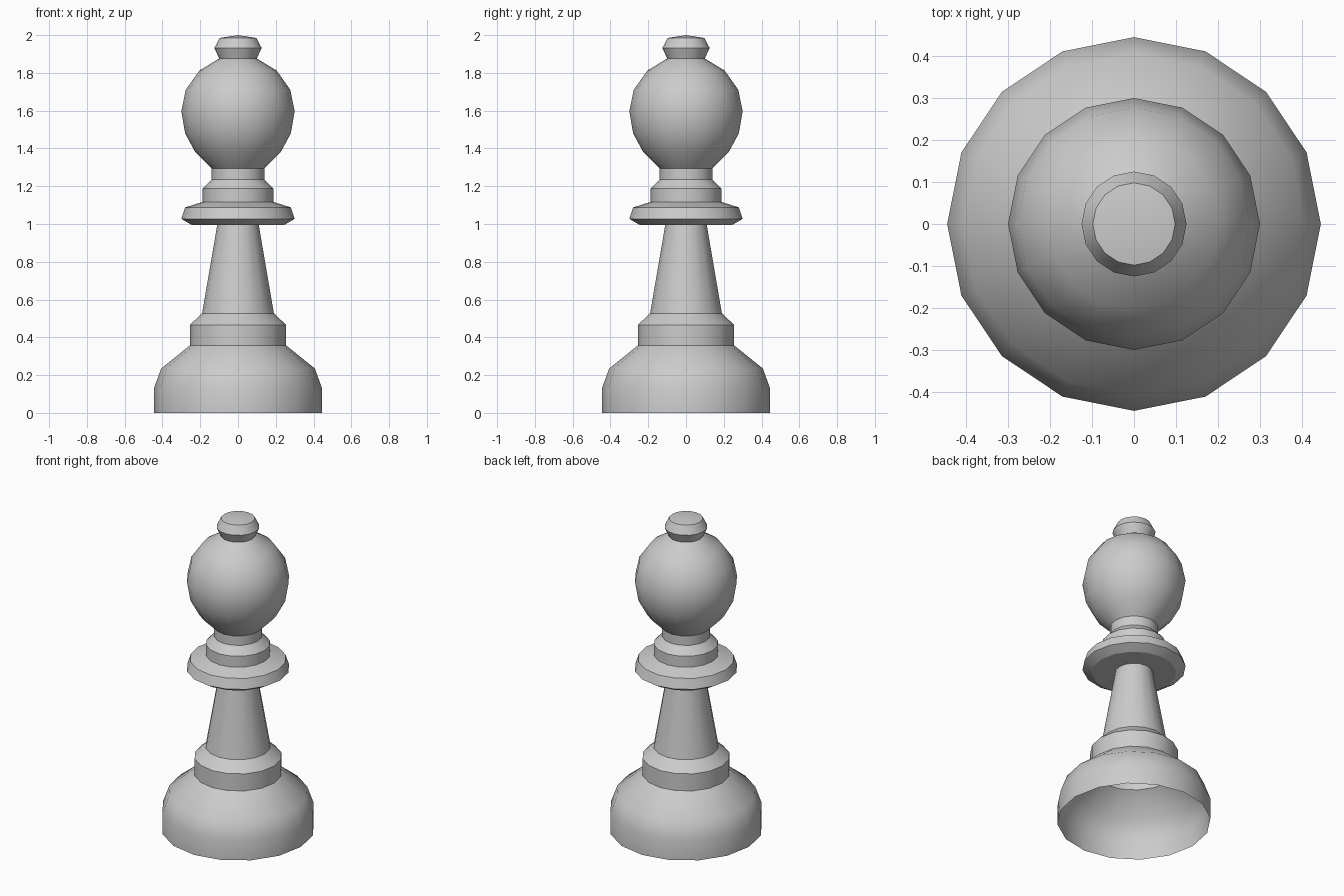
import bpy, bmesh, math

cube = bpy.data.objects.get("Cube")
if cube:
    bpy.data.objects.remove(cube, do_unlink=True)

SIDES = 16

# Single grey finish
grey = bpy.data.materials.new("light_grey")
grey.use_nodes = True
colour = (0.6, 0.6, 0.6, 1)
grey.diffuse_color = colour
grey.node_tree.nodes["Principled BSDF"].inputs["Base Color"].default_value = colour


def lathe(name, profile, sharp_angle):
    """Turn an (r, z) profile, listed bottom to top, around the z axis."""
    bm = bmesh.new()
    rings = []
    for r, z in profile:
        count = SIDES if r > 0 else 1
        turns = [math.tau * i / SIDES for i in range(count)]
        rings.append([bm.verts.new((r * math.cos(a), r * math.sin(a), z)) for a in turns])
    for low, high in zip(rings, rings[1:]):
        for i in range(SIDES):
            j = (i + 1) % SIDES
            if len(high) == 1:
                bm.faces.new((low[i], low[j], high[0]))
            else:
                bm.faces.new((low[i], low[j], high[j], high[i]))
    # Smooth around the turning, crisp at the steps
    bm.normal_update()
    for face in bm.faces:
        face.smooth = True
    for edge in bm.edges:
        edge.smooth = edge.is_boundary or edge.calc_face_angle() < math.radians(sharp_angle)
    mesh = bpy.data.meshes.new(name)
    bm.to_mesh(mesh)
    bm.free()
    mesh.materials.append(grey)
    obj = bpy.data.objects.new(name, mesh)
    bpy.context.collection.objects.link(obj)
    return obj


# Hollow domed foot, open underneath
lathe("base", [(0.445, 0), (0.445, 0.13), (0.407, 0.235), (0.255, 0.357)], 40)

# Step above the foot
lathe("base_collar", [(0.255, 0.357), (0.255, 0.466), (0.19, 0.527)], 25)

# Tapered stem
lathe("stem", [(0.19, 0.527), (0.11, 0.995)], 25)

# Wide ring with its stepped neck
lathe("neck_ring", [(0.11, 0.995), (0.245, 0.995), (0.3, 1.027), (0.28, 1.088), (0.187, 1.117)], 25)
lathe("neck", [(0.187, 1.117), (0.187, 1.187), (0.14, 1.235), (0.14, 1.295)], 25)

# Round head
lathe("head", [(0.14, 1.295), (0.226, 1.38), (0.28, 1.48), (0.3, 1.597),
               (0.277, 1.71), (0.205, 1.812), (0.1, 1.876)], 40)

# Small finial on top
lathe("finial", [(0.1, 1.876), (0.125, 1.932), (0.098, 1.985), (0, 2)], 25)
